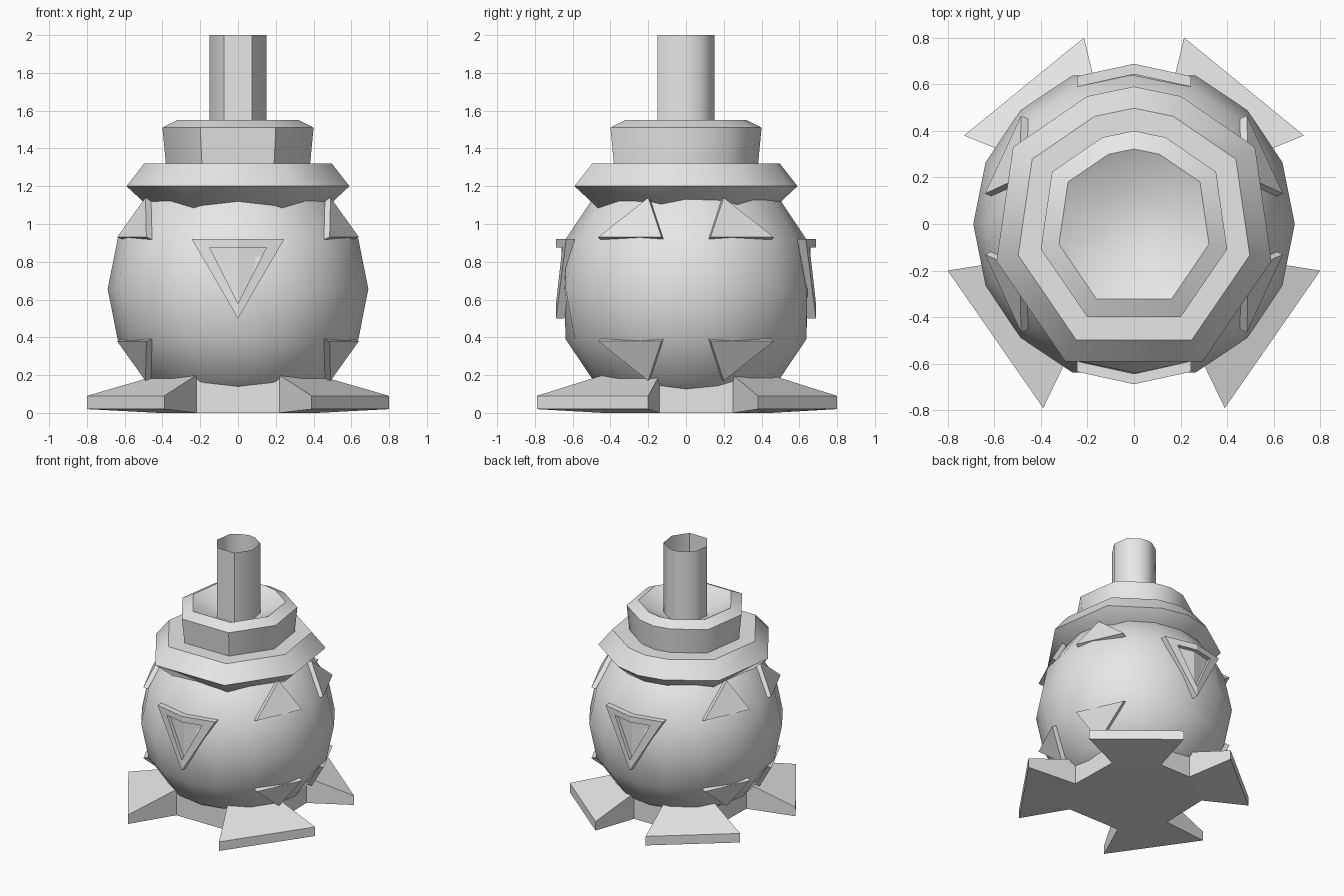
import bpy, bmesh, math
from mathutils import Vector

if "Cube" in bpy.data.objects:
    bpy.data.objects.remove(bpy.data.objects["Cube"])

grey = bpy.data.materials.new("plain grey")
grey.diffuse_color = (0.8, 0.8, 0.8, 1)
grey.use_nodes = True
grey.node_tree.nodes["Principled BSDF"].inputs["Base Color"].default_value = grey.diffuse_color


def finish(name, bm, smooth=None):
    bmesh.ops.recalc_face_normals(bm, faces=bm.faces[:])
    mesh = bpy.data.meshes.new(name)
    bm.to_mesh(mesh)
    bm.free()
    mesh.materials.append(grey)
    ob = bpy.data.objects.new(name, mesh)
    bpy.context.collection.objects.link(ob)
    if smooth:
        bpy.ops.object.select_all(action='DESELECT')
        ob.select_set(True)
        bpy.context.view_layer.objects.active = ob
        bpy.ops.object.shade_smooth_by_angle(angle=math.radians(smooth))
    return ob


def loft(bm, rings, cap_start=True, cap_end=True):
    """Join matching loops of points with quads."""
    loops = [[bm.verts.new(p) for p in ring] for ring in rings]
    n = len(loops[0])
    for a, b in zip(loops, loops[1:]):
        for i in range(n):
            j = (i + 1) % n
            bm.faces.new((a[i], a[j], b[j], b[i]))
    if cap_start:
        bm.faces.new(loops[0])
    if cap_end:
        bm.faces.new(loops[-1])


# round body, flattened at front, back and bottom
bm = bmesh.new()
bmesh.ops.create_uvsphere(bm, u_segments=16, v_segments=8, radius=0.69)
for v in bm.verts:
    v.co.y = max(-0.645, min(0.645, v.co.y))
    v.co.z = max(0.04, v.co.z + 0.655)
finish("body", bm, 60)

# uneven nine-sided outline shared by lid and chimney
half = [(0.5, -1.0), (1.0, -0.27), (0.88, 0.56), (0.34, 0.93)]
outline = half + [(0, 1.0)] + [(-x, y) for x, y in reversed(half)]


def ring(r, z):
    return [(x * r, y * r, z) for x, y in outline]


# stepped lid with a sunken bowl on top
bm = bmesh.new()
profile = [(0.45, 1.07), (0.59, 1.20), (0.497, 1.32), (0.382, 1.32),
           (0.40, 1.51), (0.322, 1.55), (0.15, 1.46)]
loft(bm, [ring(r, z) for r, z in profile])
finish("lid", bm, 50)

# open chimney pipe
bm = bmesh.new()
loft(bm, [ring(0.15, 1.46), ring(0.15, 2.0)], False, False)
finish("chimney", bm, 50)

# base hub: inner corners of the four feet
front_a, front_b = (-0.22, -0.44), (-0.42, -0.14)
back_a, back_b = (-0.41, 0.25), (-0.13, 0.45)
left = [front_a, front_b, back_a, back_b]
hub = left + [(-x, y) for x, y in reversed(left)]
bm = bmesh.new()
loft(bm, [[(x, y, z) for x, y in hub] for z in (0, 0.2)])
finish("base_hub", bm)

# splayed feet, sloping down to a thin outer edge
feet = {"front": (front_a, front_b, (-0.80, -0.20), (-0.39, -0.79)),
        "back": (back_a, back_b, (-0.215, 0.80), (-0.73, 0.38))}
for label, (a, b, c, d) in feet.items():
    for side, s in (("left", 1), ("right", -1)):
        bm = bmesh.new()
        low = [(s * p[0], p[1], z) for p, z in zip((a, b, c, d), (0, 0, 0.02, 0.02))]
        top = [(s * p[0], p[1], z) for p, z in zip((a, b, c, d), (0.2, 0.2, 0.09, 0.09))]
        loft(bm, [low, top])
        finish(f"{label}_{side}_foot", bm)

# triangular side fins, mirrored across all three planes of the body
fin = [(0.485, 0.465, 0.275), (0.64, 0.13, 0.275), (0.49, 0.20, 0.485)]
for sx in (-1, 1):
    for sy in (-1, 1):
        for sz in (-1, 1):
            bm = bmesh.new()
            outer = [Vector((sx * x, sy * y, 0.655 + sz * z)) for x, y, z in fin]
            inward = Vector((-0.03 * sx, -0.012 * sy, -0.012 * sz))
            loft(bm, [outer, [p + inward for p in outer]])
            name = ("upper" if sz > 0 else "lower") + ("_back" if sy > 0 else "_front")
            finish(name + ("_right" if sx > 0 else "_left") + "_fin", bm)

# folded triangular frames on front and back
outer_tri = [(-0.245, 0.92), (0, 0.92), (0.245, 0.92), (0, 0.50)]
inner_tri = [(-0.15, 0.875), (0, 0.875), (0.15, 0.875), (0, 0.58)]
for label, sy in (("front", -1), ("back", 1)):
    bm = bmesh.new()

    def bent(points, depth):
        return [(x, sy * (0.688 - 0.22 * abs(x) - depth), z) for x, z in points]

    loops = [bent(outer_tri, 0.045), bent(outer_tri, 0), bent(inner_tri, 0),
             bent(inner_tri, 0.045)]
    loft(bm, loops + loops[:1], False, False)
    bmesh.ops.remove_doubles(bm, verts=bm.verts[:], dist=0.0005)
    # recessed panel behind the frame opening
    panel = [bm.verts.new(p) for p in bent(inner_tri, 0.03)]
    bm.faces.new((panel[0], panel[1], panel[3]))
    bm.faces.new((panel[1], panel[2], panel[3]))
    finish(f"{label}_badge", bm)
